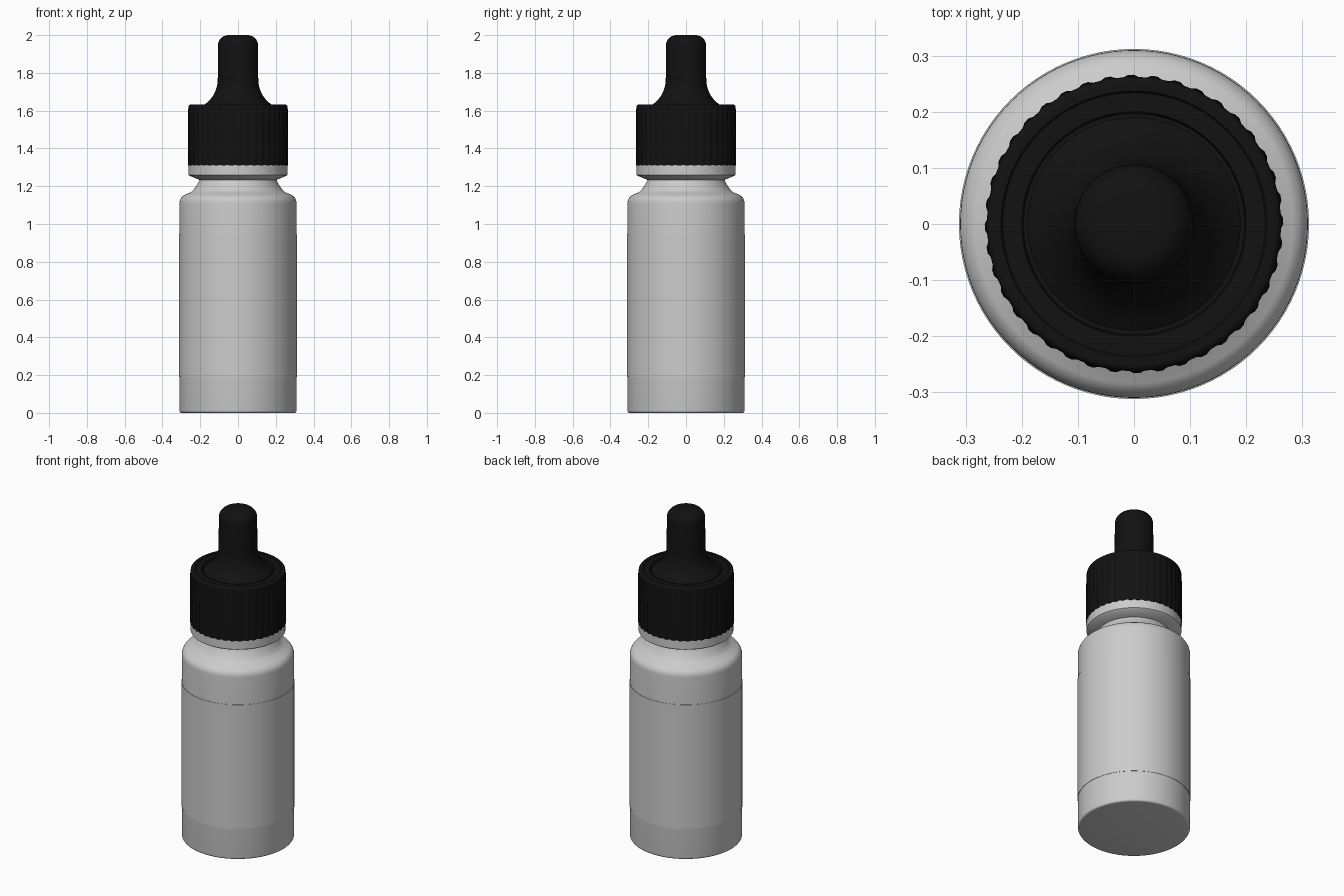
import bpy, bmesh
from math import sin, cos, pi, radians

if "Cube" in bpy.data.objects:
    bpy.data.objects.remove(bpy.data.objects["Cube"])


def lathe(name, profile, segs=96, radius_fn=None, material=None, closed=True):
    """Revolve (r, z) points around z; radius_fn(r, z, i) can vary the radius."""
    bm = bmesh.new()
    rings = []
    for r, z in profile:
        if r == 0:
            rings.append([bm.verts.new((0, 0, z))] * segs)
            continue
        ring = []
        for i in range(segs):
            a = 2 * pi * i / segs
            q = radius_fn(r, z, i) if radius_fn else r
            ring.append(bm.verts.new((q * cos(a), q * sin(a), z)))
        rings.append(ring)
    for lo, hi in zip(rings, rings[1:]):
        for i in range(segs):
            j = (i + 1) % segs
            bm.faces.new(list(dict.fromkeys((lo[i], lo[j], hi[j], hi[i]))))
    bmesh.ops.recalc_face_normals(bm, faces=bm.faces)
    mesh = bpy.data.meshes.new(name)
    bm.to_mesh(mesh)
    bm.free()
    ob = bpy.data.objects.new(name, mesh)
    bpy.context.collection.objects.link(ob)
    if material:
        mesh.materials.append(material)
    bpy.ops.object.select_all(action='DESELECT')
    ob.select_set(True)
    bpy.context.view_layer.objects.active = ob
    bpy.ops.object.shade_smooth_by_angle(angle=radians(35))
    return ob


def arc(cr, cz, rad, a0, a1, n=6):
    """Points of a rounded corner, angles in degrees."""
    return [(cr + rad * cos(radians(a0 + (a1 - a0) * k / n)),
             cz + rad * sin(radians(a0 + (a1 - a0) * k / n))) for k in range(n + 1)]


black = bpy.data.materials.new("black_plastic")
black.diffuse_color = (0.006, 0.006, 0.006, 1)
black.use_nodes = True
black.node_tree.nodes["Principled BSDF"].inputs["Base Color"].default_value = black.diffuse_color

# Bottle body: flat base, rounded shoulder, flared neck
body = [(0, 0)] + arc(0.298, 0.012, 0.012, -90, 0, 4)
body += arc(0.26, 1.11, 0.05, 0, 62)
body += [(0.25, 1.168), (0.236, 1.18), (0.226, 1.194), (0.212, 1.216),
         (0.203, 1.235), (0.2, 1.25), (0.2, 1.3), (0, 1.3)]
lathe("bottle", body)

# Label wrapped round the body
lathe("label", [(0.309, 0.19), (0.312, 0.19), (0.312, 0.945), (0.309, 0.945)])

# Tamper ring with a tapered underside
lathe("tamper_ring", [(0.19, 1.232), (0.205, 1.234), (0.256, 1.255), (0.262, 1.26),
                      (0.262, 1.312), (0.19, 1.312)])

# Ribbed screw cap with a recess for the dropper
RIBS = 40


def rib(r, z, i):
    if r > 0.255 and z < 1.62:
        return r + (0.004 if i % 4 < 2 else -0.001)
    return r


cap = [(0, 1.31), (0.262, 1.31), (0.260, 1.605)]
cap += arc(0.25, 1.62, 0.012, 0, 90, 4)
cap += [(0.237, 1.632), (0.234, 1.628), (0.2, 1.628), (0.197, 1.61), (0, 1.61)]
lathe("cap", cap, RIBS * 4, rib, black)

# Rubber dropper bulb, flaring out to its foot
bulb = [(0, 1.6), (0.19, 1.6), (0.19, 1.624), (0.182, 1.63), (0.172, 1.636), (0.155, 1.651),
        (0.138, 1.67), (0.124, 1.693), (0.113, 1.722), (0.108, 1.75), (0.107, 1.78)]
bulb += arc(0.051, 1.945, 0.055, 0, 90, 8) + [(0, 2.0)]
lathe("dropper_bulb", bulb, 64, None, black)
